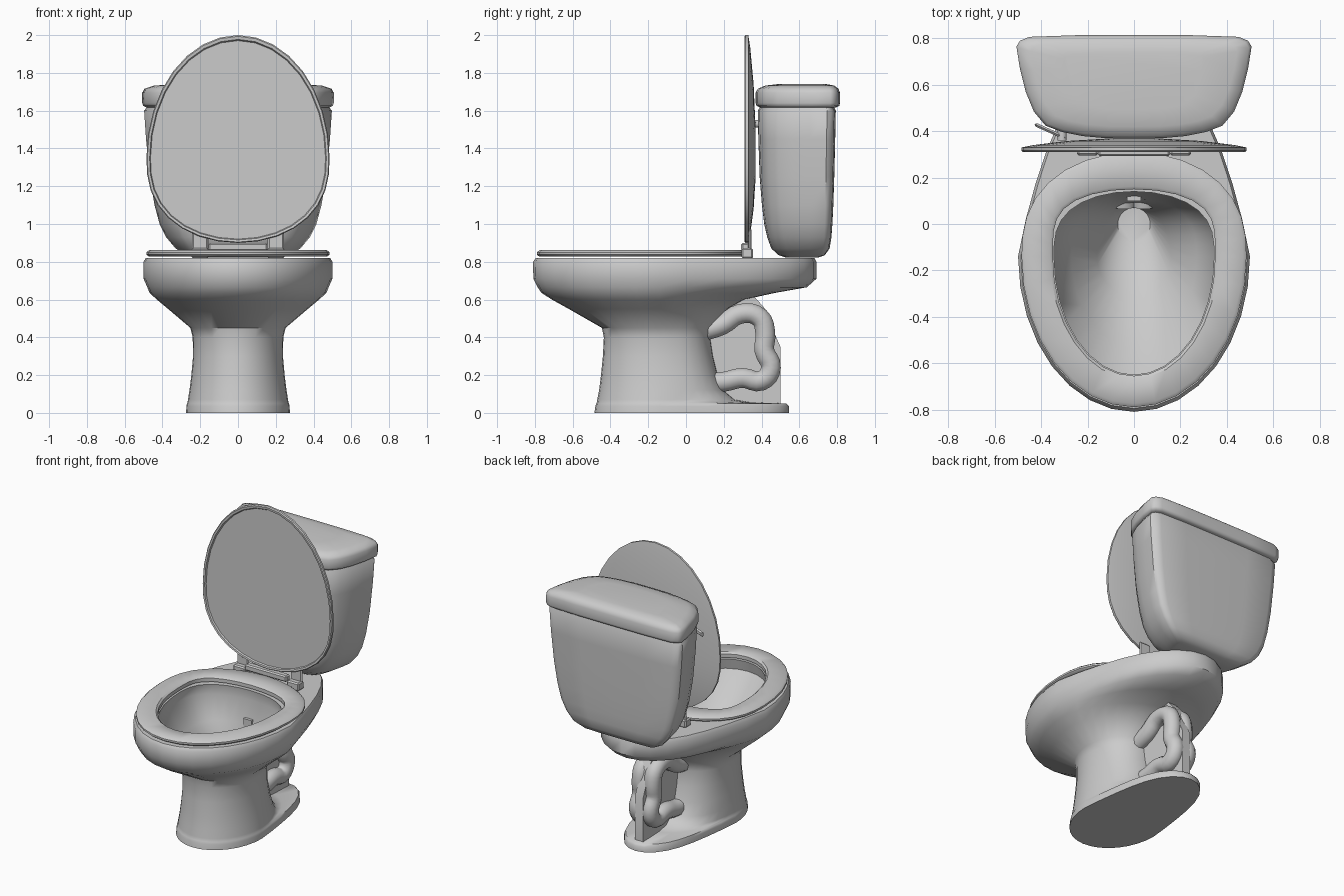
import bpy, bmesh, math
from mathutils import Vector

if "Cube" in bpy.data.objects:
    bpy.data.objects.remove(bpy.data.objects["Cube"])


def finish(ob, angle=40):
    bpy.ops.object.select_all(action='DESELECT')
    ob.select_set(True)
    bpy.context.view_layer.objects.active = ob
    bpy.ops.object.shade_smooth_by_angle(angle=math.radians(angle))


def loft(name, rings, wrap=False, angle=40):
    """Skin a stack of equal-length rings; cap the ends or wrap round."""
    bm = bmesh.new()
    rows = [[bm.verts.new(p) for p in r] for r in rings]
    n = len(rows[0])
    pairs = list(zip(rows, rows[1:])) + ([(rows[-1], rows[0])] if wrap else [])
    for a, b in pairs:
        for i in range(n):
            j = (i + 1) % n
            bm.faces.new((a[i], a[j], b[j], b[i]))
    if not wrap:
        bm.faces.new(rows[0])
        bm.faces.new(rows[-1])
    bmesh.ops.recalc_face_normals(bm, faces=bm.faces)
    me = bpy.data.meshes.new(name)
    bm.to_mesh(me)
    bm.free()
    ob = bpy.data.objects.new(name, me)
    bpy.context.collection.objects.link(ob)
    finish(ob, angle)
    return ob


def egg(front, back, w, taper=0.0, n=2.0, yc=-0.14, q=8):
    """Egg outline: elliptical front half, tapered and squarer back half."""
    half = []
    for i in range(2 * q + 1):
        t = -math.pi / 2 + math.pi * i / (2 * q)
        s = abs(math.sin(t))
        if t <= 0:
            half.append((w * math.cos(t), yc - s * (yc - front)))
        else:
            x = w * (1 - taper * s ** 1.2) * math.sqrt(max(0, 1 - s ** n))
            half.append((x, yc + s * (back - yc)))
    return half + [(-x, y) for x, y in half[-2:0:-1]]


def box(name, loc, size, rot=0.0, bevel=0.008):
    bpy.ops.mesh.primitive_cube_add(size=1, location=loc, rotation=(0, 0, rot))
    ob = bpy.context.object
    ob.name = name
    ob.scale = size
    bpy.ops.object.transform_apply(location=False, rotation=False, scale=True)
    m = ob.modifiers.new("bevel", 'BEVEL')
    m.width = bevel
    return ob


# Bowl and pedestal: outside from the foot up, over the rim, down the inside
# (z, front, back, half width, back taper, back squareness)
sections = [
    (0.00, -.485, .545, .275, .35, 6), (0.035, -.480, .545, .273, .35, 6),
    (0.05, -.475, .530, .270, .35, 6), (0.056, -.472, .340, .267, .30, 4),
    (0.07, -.470, .260, .265, .20, 3), (0.12, -.460, .200, .257, .1, 3),
    (0.20, -.450, .170, .247, .1, 3), (0.30, -.440, .145, .238, .1, 3),
    (0.40, -.435, .130, .240, .1, 3), (0.45, -.445, .140, .252, .15, 3),
    (0.55, -.620, .220, .370, .35, 3), (0.60, -.710, .310, .430, .42, 4),
    (0.635, -.765, .470, .468, .48, 5), (0.665, -.785, .640, .480, .48, 6),
    (0.71, -.808, .690, .500, .48, 6), (0.80, -.810, .690, .500, .48, 6),
    (0.82, -.795, .680, .488, .48, 6), (0.82, -.650, .140, .345, 0, 3),
    (0.75, -.665, .150, .360, 0, 3), (0.60, -.520, .110, .270, 0, 3),
    (0.45, -.310, .090, .160, 0, 2), (0.30, -.080, .070, .070, 0, 2),
]
rings = []
for z, f, b, w, k, n in sections:
    yc = -0.14 if z > 0.31 or f < -.2 else 0.0
    rings.append([(x, y, z) for x, y in egg(f, b, w, k, n, yc)])
loft("bowl", rings, angle=45)

# Seat ring
outer = lambda g: egg(-.79 + g, .31 - g, .485 - g, 0, 2.5)
inner = lambda g: egg(-.655 - g, .15 + g, .35 + g, 0, 4)
seat = [(outer(.012), .828), (outer(0), .838), (outer(0), .85), (outer(.015), .862),
        (inner(.012), .862), (inner(0), .852), (inner(0), .828)]
loft("seat", [[(x, y, z) for x, y in o] for o, z in seat], wrap=True)

# Raised lid: same outline stood upright, domed towards the tank
lid = [(.955, .322), (.965, .312), (.99, .310), (1, .316), (1, .330),
       (.9, .340), (.6, .358), (.25, .368)]
loft("lid", [[(x * s, d, 1.35 - (y + .14) * s) for x, y in outer(0)]
             for s, d in lid], angle=35)

# Hinge
box("hinge_bar", (0, .315, .878), (.31, .045, .042))
for side in (-1, 1):
    box("hinge_tab", (side * .2, .34, .91), (.085, .016, .13))
    box("hinge_foot", (side * .2, .325, .845), (.09, .06, .055))

# Tank outline: bowed front, flat back with clipped corners
half = [(0, .37), (.12, .371), (.22, .38), (.31, .398), (.38, .425), (.43, .485),
        (.465, .57), (.49, .67), (.505, .765), (.49, .79), (.45, .807), (.25, .814), (0, .815)]
outline = half + [(-x, y) for x, y in half[-2:0:-1]]


def tank_ring(z, w, front, back):
    sy = (back - front) / .445
    return [(x * w / .505, front + (y - .37) * sy, z) for x, y in outline]


loft("tank", [tank_ring(*r) for r in [
    (.822, .22, .53, .70), (.835, .27, .49, .735), (.87, .33, .452, .76), (.93, .38, .43, .77),
    (1.0, .415, .414, .775), (1.1, .442, .402, .78), (1.25, .467, .39, .785),
    (1.45, .487, .383, .79), (1.60, .497, .38, .793), (1.615, .485, .39, .785), (1.63, .485, .39, .785)]])
loft("tank_lid", [tank_ring(*r) for r in [
    (1.618, .488, .388, .797), (1.626, .502, .373, .812), (1.64, .507, .369, .815),
    (1.695, .507, .369, .815), (1.716, .495, .38, .807), (1.733, .445, .42, .785),
    (1.741, .30, .49, .74)]], angle=50)

# Flush lever
box("flush_lever", (-.36, .40, 1.53), (.15, .016, .035), rot=math.radians(-24))
bpy.ops.mesh.primitive_cylinder_add(vertices=12, radius=.02, depth=.07,
                                    location=(-.31, .395, 1.53), rotation=(math.pi / 2, 0, 0))
bpy.context.object.name = "lever_pivot"
finish(bpy.context.object)

# Trap web between pedestal and shelf
web = [(.10, .03), (.50, .03), (.50, .35), (.46, .44), (.42, .55), (.34, .64), (.10, .64)]
loft("trap_web", [[(x, y, z) for y, z in web] for x in (-.03, .03)])

# Trap pipes, one on each side of the web
path = [(.08, .43), (.19, .465), (.29, .525), (.39, .505), (.42, .42),
        (.415, .33), (.45, .24), (.40, .17), (.30, .185), (.20, .165), (.10, .16)]
for side in (-1, 1):
    cu = bpy.data.curves.new("trap_pipe", 'CURVE')
    cu.dimensions = '3D'
    cu.bevel_depth = .055
    cu.bevel_resolution = 3
    cu.resolution_u = 4
    cu.use_fill_caps = True
    sp = cu.splines.new('BEZIER')
    sp.bezier_points.add(len(path) - 1)
    for p, (y, z) in zip(sp.bezier_points, path):
        p.co = Vector((side * .045, y, z))
        p.handle_left_type = p.handle_right_type = 'AUTO'
    ob = bpy.data.objects.new("trap_pipe", cu)
    bpy.context.collection.objects.link(ob)
    bpy.ops.object.select_all(action='DESELECT')
    ob.select_set(True)
    bpy.context.view_layer.objects.active = ob
    bpy.ops.object.convert(target='MESH')
    finish(bpy.context.object, 60)
